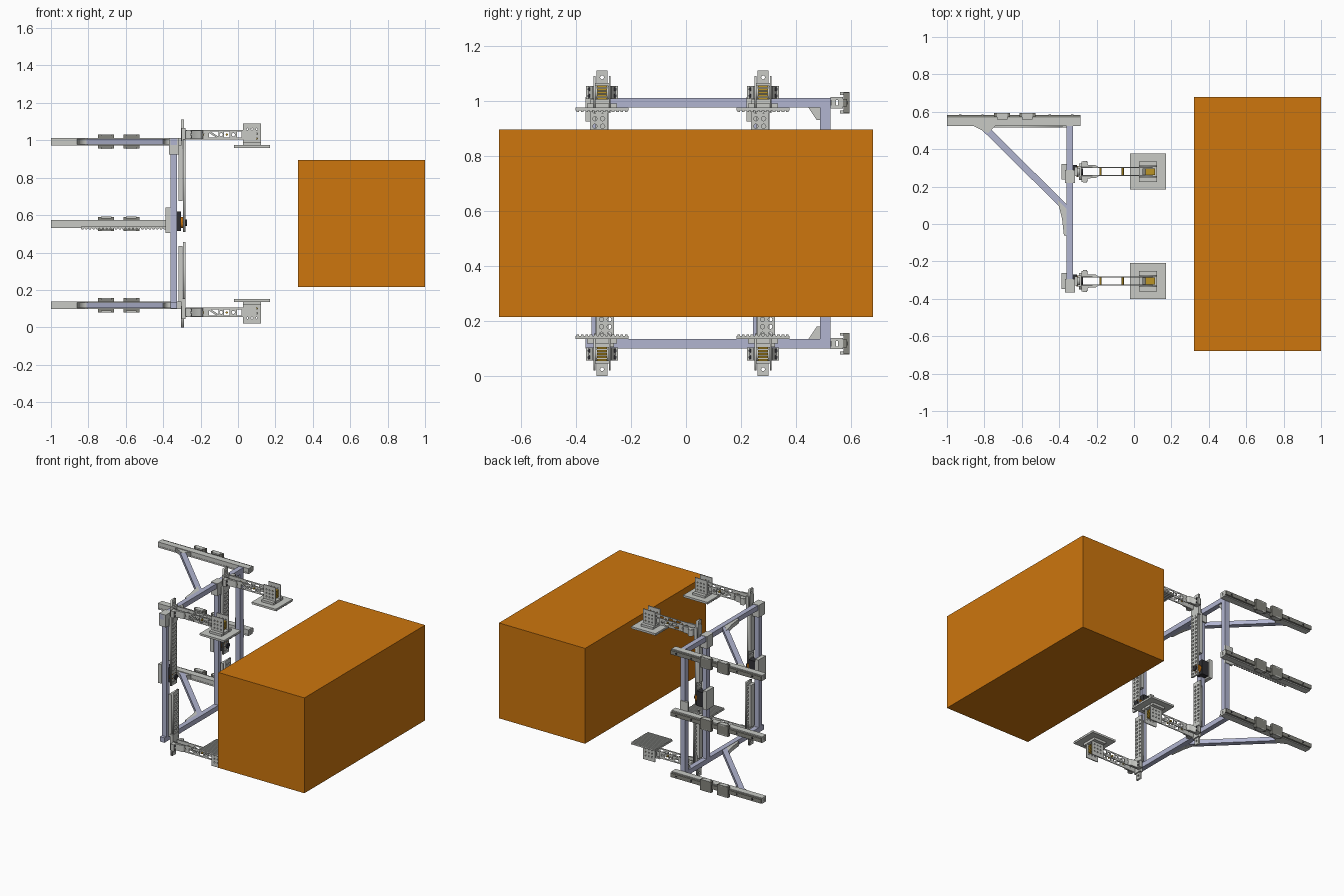
import bpy, bmesh, math
from mathutils import Matrix, Vector

cube = bpy.data.objects.get("Cube")
if cube:
    bpy.data.objects.remove(cube, do_unlink=True)


def material(name, r, g, b):
    m = bpy.data.materials.new(name)
    m.use_nodes = True
    m.diffuse_color = (r, g, b, 1)
    m.node_tree.nodes["Principled BSDF"].inputs["Base Color"].default_value = (r, g, b, 1)
    return m


ORANGE = material("orange", 0.61, 0.18, 0.004)
LAVENDER = material("lavender_steel", 0.44, 0.46, 0.63)
GREY = material("light_grey", 0.58, 0.59, 0.56)
DARK = material("dark_grey", 0.24, 0.24, 0.21)
GOLD = material("gold", 0.5, 0.3, 0.02)
BLACK = material("black", 0.03, 0.03, 0.035)
MID = 0.555          # height of the mirror plane between upper and lower parts
COLUMNS = {"front": -0.305, "rear": 0.28}


def finish(name, mesh, mat, matrix=None):
    mesh.materials.clear()
    mesh.materials.append(mat)
    ob = bpy.data.objects.new(name, mesh)
    bpy.context.collection.objects.link(ob)
    if matrix:
        ob.matrix_world = matrix
    return ob


def box(name, xs, ys, zs, mat, matrix=None):
    """Block spanning three (low, high) ranges."""
    bm = bmesh.new()
    bmesh.ops.create_cube(bm, size=1)
    spans = (xs, ys, zs)
    for v in bm.verts:
        v.co = [(lo + hi) / 2 + c * (hi - lo) for c, (lo, hi) in zip(v.co, spans)]
    mesh = bpy.data.meshes.new(name)
    bm.to_mesh(mesh)
    bm.free()
    return finish(name, mesh, mat, matrix)


def mid(c, half):
    return (c - half, c + half)


def level(s, lo, hi):
    """Height range measured away from the mirror plane, on side s."""
    return tuple(sorted((MID + s * lo, MID + s * hi)))


def cylinder(name, centre, radius, length, axis, mat, sides=20):
    bm = bmesh.new()
    bmesh.ops.create_cone(bm, cap_ends=True, segments=sides, radius1=radius,
                          radius2=radius, depth=length)
    mesh = bpy.data.meshes.new(name)
    bm.to_mesh(mesh)
    bm.free()
    for p in mesh.polygons:
        p.use_smooth = len(p.vertices) == 4
    turn = Vector((0, 0, 1)).rotation_difference(Vector(axis)).to_matrix().to_4x4()
    return finish(name, mesh, mat, Matrix.Translation(centre) @ turn)


def disc(x, y, r, n=10):
    return [(x + r * math.cos(2 * math.pi * i / n), y + r * math.sin(2 * math.pi * i / n))
            for i in range(n)]


def rect(x0, x1, y0, y1):
    return [(x0, y0), (x1, y0), (x1, y1), (x0, y1)]


def plate(name, loops, axis, at, thick, mat):
    """Flat plate from an outline and hole loops, facing the given axis."""
    cu = bpy.data.curves.new(name, "CURVE")
    cu.dimensions = "2D"
    cu.fill_mode = "BOTH"
    cu.extrude = thick / 2
    for loop in loops:
        sp = cu.splines.new("POLY")
        sp.points.add(len(loop) - 1)
        for p, (a, b) in zip(sp.points, loop):
            p.co = (a, b, 0, 1)
        sp.use_cyclic_u = True
    tmp = bpy.data.objects.new(name + "_curve", cu)
    bpy.context.collection.objects.link(tmp)
    deps = bpy.context.evaluated_depsgraph_get()
    mesh = bpy.data.meshes.new_from_object(tmp.evaluated_get(deps))
    bpy.data.objects.remove(tmp, do_unlink=True)
    normal = {"x": (1, 0, 0), "y": (0, -1, 0), "z": (0, 0, 1)}[axis]
    a = (0, 1, 0) if axis == "x" else (1, 0, 0)
    b = (0, 1, 0) if axis == "z" else (0, 0, 1)
    turn = Matrix((a, b, normal)).transposed().to_4x4()
    where = Vector([abs(n) * at for n in normal])
    return finish(name, mesh, mat, Matrix.Translation(where) @ turn)


# Large load
box("load_block", (0.32, 1), (-0.68, 0.68), (0.215, 0.895), ORANGE)

# Welded frame: three posts, two long beams, two diagonal braces
POST_X = (-0.36, -0.325)
for name, y in (("front", -0.325), ("rear", 0.262), ("rail", 0.506)):
    box(name + "_post", POST_X, mid(y, 0.019), (0.135, 0.976), LAVENDER)
for tag, s in (("upper", 1), ("lower", -1)):
    z = level(s, 0.42, 0.455)
    box(tag + "_beam", POST_X, (-0.365, 0.525), z, LAVENDER)
    a, b = Vector((-0.35, 0.07, 0)), Vector((-0.81, 0.525, 0))
    d = b - a
    turn = Matrix.Translation(a) @ Matrix.Rotation(math.atan2(d.y, d.x), 4, "Z")
    box(tag + "_brace", (0, d.length), (-0.018, 0.018), level(s, 0.422, 0.451), LAVENDER, turn)
    # Gussets at the brace ends and under the beam corner
    zc = MID + s * 0.4375
    plate(tag + "_beam_gusset", [[(-0.36, -0.065), (-0.36, 0.08), (-0.41, 0.13), (-0.385, 0.03),
                                  (-0.375, -0.06)]], "z", zc, 0.03, GREY)
    plate(tag + "_rail_gusset", [[(-0.86, 0.525), (-0.74, 0.525), (-0.78, 0.485)]],
          "z", zc, 0.03, GREY)
    zin = MID + s * 0.42
    plate(tag + "_corner_gusset", [[(0.445, zin), (0.488, zin), (0.488, zin - s * 0.045),
                                    (0.475, zin - s * 0.045)]], "x", -0.342, 0.012, GREY)

# Three horizontal rails with guide strip and carriages
for tag, z in (("upper", 0.993), ("middle", 0.553), ("lower", 0.118)):
    w = 0.022 if tag == "middle" else 0.02
    box(tag + "_rail_web", (-1, -0.285), (0.527, 0.545), mid(z, w * 0.7), GREY)
    for k in (-1, 1):
        box(tag + "_rail_flange", (-1, -0.285), (0.525, 0.57), mid(z + k * w * 0.75, w * 0.25), GREY)
    box(tag + "_rail_back", (-1, -0.285), (0.552, 0.57), mid(z, w), GREY)
    box(tag + "_guide_strip", (-1, -0.285), (0.57, 0.584), mid(z, 0.014), DARK)
    for x in (-0.705, -0.57):
        box(tag + "_carriage", mid(x, 0.043), (0.572, 0.594), mid(z, 0.038), DARK)
        for k in (-1, 1):
            box(tag + "_carriage_lip", mid(x, 0.028), (0.56, 0.594), mid(z + k * 0.034, 0.005), GREY)
    for i in range(6):
        cylinder(tag + "_rail_bolt", (-0.93 + i * 0.12, 0.584, z), 0.007, 0.004, (0, 1, 0), BLACK, 10)

# Toothed rack under the middle rail
teeth = [(-0.36, 0.54), (-0.84, 0.54)]
for i in range(24):
    x = -0.84 + i * 0.02
    teeth += [(x, 0.53), (x + 0.005, 0.522), (x + 0.012, 0.522), (x + 0.017, 0.53)]
plate("middle_rack", [teeth], "y", 0.522, 0.012, GREY)
box("middle_rail_bracket", (-0.385, -0.325), (0.515, 0.53), (0.51, 0.64), GREY)

# Two lifting columns, each with drive, racks and mirrored gripping arms
for col, y in COLUMNS.items():
    # Drive unit in the middle
    box(col + "_motor_box", (-0.387, -0.361), mid(y, 0.042), (0.505, 0.64), GREY)
    box(col + "_motor_core", (-0.36, -0.305), mid(y + 0.012, 0.024), (0.515, 0.62), BLACK)
    cylinder(col + "_drive_hub", (-0.297, y, 0.56), 0.03, 0.02, (1, 0, 0), ORANGE)
    cylinder(col + "_pinion", (-0.28, y, 0.56), 0.018, 0.016, (1, 0, 0), BLACK, 14)
    box(col + "_beam_clamp", (-0.368, -0.315), mid(y - 0.025, 0.035), (0.925, 1.013), GREY)

    for tag, s in (("upper", 1), ("lower", -1)):
        n = f"{col}_{tag}_"
        # Perforated rack and its guide
        z0, z1 = level(s, -0.045 if s > 0 else 0.1, 0.45)
        off = y - s * 0.012
        holes = [disc(off + k * 0.014, z0 + 0.02 + i * 0.027, 0.008, 8)
                 for i in range(int((z1 - z0 - 0.02) / 0.027)) for k in (-1, 1)]
        plate(n + "rack", [rect(off - 0.032, off + 0.032, z0, z1)] + holes, "x", -0.287, 0.012, GREY)
        box(n + "slide_guide", (-0.318, -0.296), mid(y, 0.024), level(s, 0.12, 0.42), GREY)
        tip = level(s, 0.44, 0.555)
        plate(n + "rack_tip", [rect(y - 0.02, y + 0.02, *tip), disc(y, MID + s * 0.53, 0.007)],
              "x", -0.297, 0.014, GREY)

        # Arm hub, tapering towards the arm
        zc = MID + s * 0.475
        box(n + "hub_plate", (-0.302, -0.28), mid(y, 0.03), level(s, 0.4, 0.51), GREY)
        for k in (-1, 1):
            taper = [(-0.28, y + k * 0.022), (-0.28, y + k * 0.055), (-0.255, y + k * 0.055),
                     (-0.245, y + k * 0.036), (-0.205, y + k * 0.034), (-0.185, y + k * 0.022)]
            plate(n + "hub_cheek", [taper], "z", zc, 0.046, GREY)
            box(n + "hub_block", (-0.272, -0.252), mid(y + k * 0.046, 0.012), mid(zc, 0.024), GREY)
            for h in (-1, 1):
                cylinder(n + "hub_bolt", (-0.252, y + k * 0.046, zc + h * 0.012), 0.007, 0.006,
                         (1, 0, 0), BLACK, 10)
            # Arm side plates with lightening cutouts
            h = 0.016
            loops = [rect(-0.28, 0.1, zc - 0.025, zc + 0.025),
                     [(-0.155, zc - h), (-0.115, zc - h), (-0.155, zc + h * 0.6)],
                     [(-0.145, zc + h), (-0.105, zc + h), (-0.105, zc - h * 0.6)],
                     rect(-0.075, -0.045, zc - h, zc + h), rect(-0.005, 0.02, zc - h, zc + h)]
            loops += [disc(x, zc, 0.009) for x in (-0.235, -0.19, -0.09, -0.025)]
            plate(n + "arm_side", loops, "y", y + k * 0.021, 0.005, GREY)
            # Foot bracket cheeks
            cheek = [rect(0.027, 0.122, *level(s, 0.42, 0.535))]
            cheek += [disc(0.05 + i * 0.025, MID + s * (0.455 + j * 0.025), 0.005, 8)
                      for i in range(3) for j in range(3)]
            plate(n + "foot_cheek", cheek, "y", y + k * 0.028, 0.007, GREY)
        # Spacers and rollers between the arm sides
        for x in (-0.18, -0.06):
            cylinder(n + "arm_spacer", (x, y, zc), 0.006, 0.04, (0, 1, 0), GOLD, 10)
        box(n + "arm_core", (0.045, 0.105), mid(y, 0.018), mid(zc, 0.012), DARK)
        for i in range(5):
            box(n + "spring_bar", (0.062, 0.112), mid(y, 0.018),
                mid(zc + (i - 2) * 0.011, 0.004), GOLD)
        # Square foot with a ribbed gripping face
        box(n + "foot_base", (0.027, 0.122), mid(y, 0.055), level(s, 0.42, 0.436), GREY)
        box(n + "foot_plate", (-0.022, 0.17), mid(y, 0.096), level(s, 0.41, 0.42), GREY)
        for i in range(12):
            box(n + "foot_rib", (-0.022, 0.17), mid(y - 0.088 + i * 0.016, 0.005),
                level(s, 0.404, 0.41), GREY)
